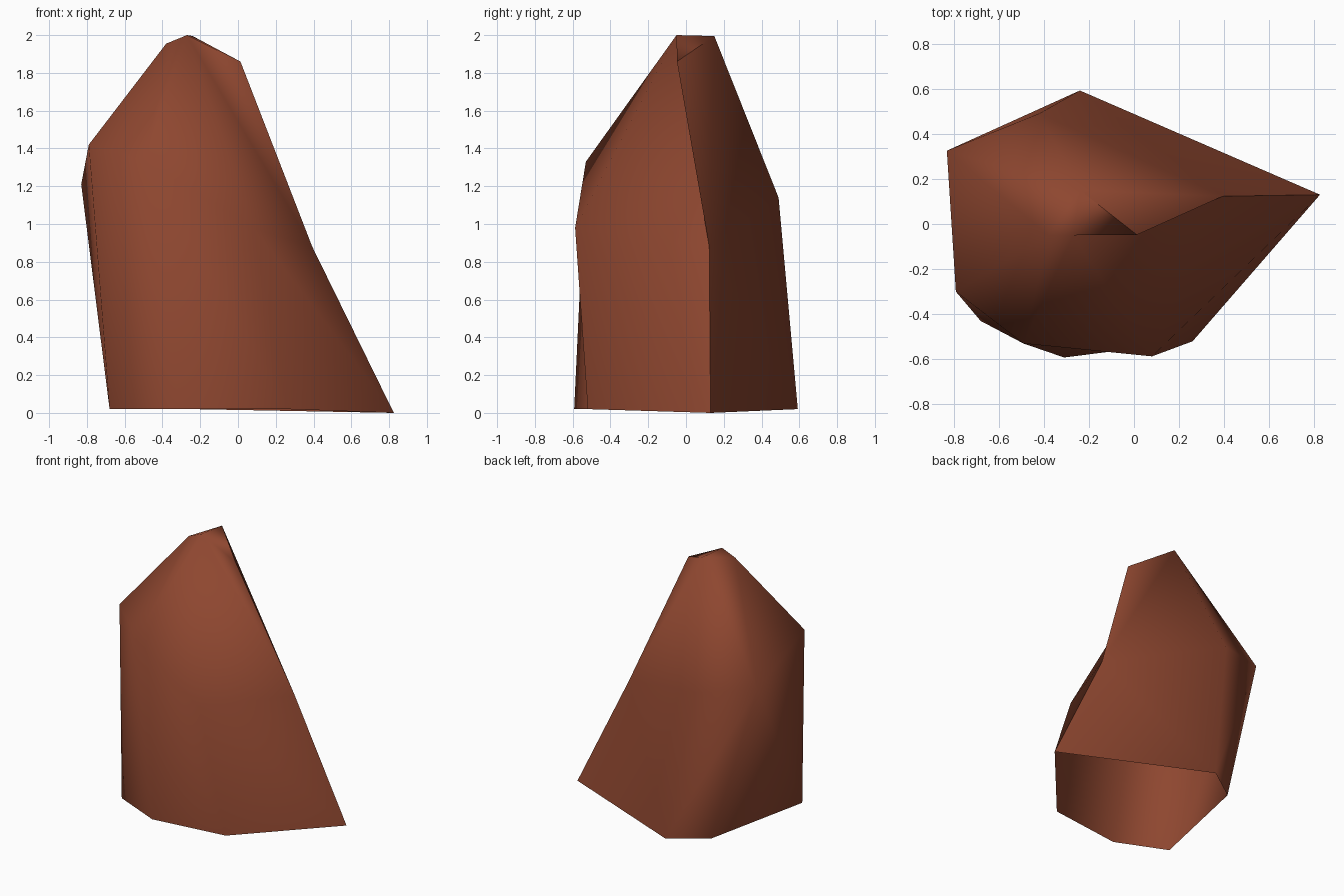
import bpy, bmesh
from mathutils import Vector

if "Cube" in bpy.data.objects:
    bpy.data.objects.remove(bpy.data.objects["Cube"])

# Rock corners, in rings from the ground up
foot = [(0.825, 0.13, 0), (-0.24, 0.592, 0.02), (-0.50, 0.41, 0.02),
        (-0.68, -0.43, 0.02), (-0.31, -0.592, 0.02), (0.26, -0.52, 0.02)]
shoulder = [(0.08, -0.587, 0.98), (-0.42, 0.49, 1.14), (-0.83, 0.325, 1.21),
            (-0.49, -0.53, 1.33), (-0.79, -0.30, 1.42)]
crown = [(0.013, -0.048, 1.86), (-0.38, -0.05, 1.955),
         (-0.27, -0.05, 2.0), (-0.24, 0.15, 1.995)]

# Wrap a faceted hull around the corners
bm = bmesh.new()
foot_v, shoulder_v, crown_v = [[bm.verts.new(p) for p in ring] for ring in (foot, shoulder, crown)]
bmesh.ops.convex_hull(bm, input=bm.verts[:])
toe, back, _, _, front_left, front = foot_v
brow, back_top, _, chin, _ = shoulder_v
lip, peak_left, peak, peak_back = crown_v

# Dent the long right-hand ridge, from crown to toe
ridge = next(e for e in lip.link_edges if e.other_vert(lip) == toe)
sides = [v for f in ridge.link_faces for v in f.verts if v not in ridge.verts]
_, dent = bmesh.utils.edge_split(ridge, lip, 0.5)
for v in sides:
    bmesh.ops.connect_verts(bm, verts=[dent, v])
dent.co = Vector((0.393, 0.123, 0.88))


def recut(patch, tris):
    """Swap all faces within a patch of corners for new triangles."""
    old = [f for f in bm.faces if all(v in patch for v in f.verts)]
    bmesh.ops.delete(bm, geom=old, context='FACES_ONLY')
    for t in tris:
        bm.faces.new(t)
    loose = [e for e in bm.edges if not e.link_faces]
    bmesh.ops.delete(bm, geom=loose, context='EDGES')


# Hollow facets: upper front, lower front, back; and the open underside
recut([lip, dent, brow, peak, peak_left, chin],
      [(lip, dent, peak), (dent, brow, peak), (peak, brow, chin), (peak, chin, peak_left)])
recut([brow, front, front_left, chin], [(brow, front, chin), (front, front_left, chin)])
recut([peak_back, dent, toe, back, back_top],
      [(peak_back, dent, back_top), (dent, back, back_top), (dent, toe, back)])
recut(foot_v, [])
bmesh.ops.recalc_face_normals(bm, faces=bm.faces[:])

# Smooth stone with one hard ridge
for f in bm.faces:
    f.smooth = True
chain = [peak_back, lip, dent, toe]
for a, b in zip(chain, chain[1:]):
    e = bm.edges.get((a, b))
    if e:
        e.smooth = False

mesh = bpy.data.meshes.new("rock")
bm.to_mesh(mesh)
bm.free()
rock = bpy.data.objects.new("rock", mesh)
bpy.context.collection.objects.link(rock)

# Red-brown stone
stone = bpy.data.materials.new("red brown stone")
stone.diffuse_color = (0.27, 0.062, 0.029, 1)
stone.use_nodes = True
stone.node_tree.nodes["Principled BSDF"].inputs["Base Color"].default_value = stone.diffuse_color
mesh.materials.append(stone)
